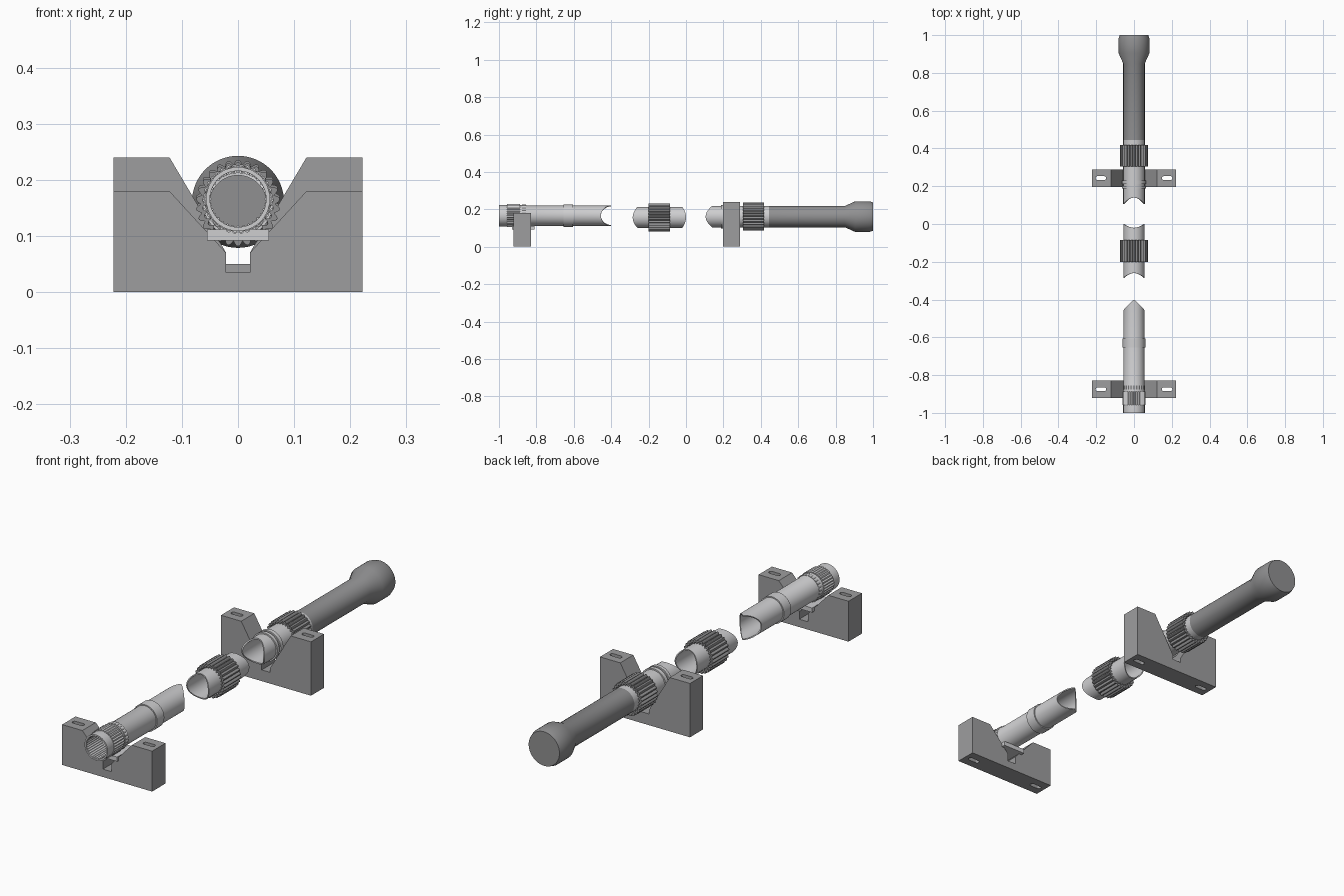
import bpy, bmesh, math

if "Cube" in bpy.data.objects:
    bpy.data.objects.remove(bpy.data.objects["Cube"])


def material(name, v):
    m = bpy.data.materials.new(name)
    m.diffuse_color = (v, v, v * 1.02, 1)
    m.use_nodes = True
    m.node_tree.nodes["Principled BSDF"].inputs["Base Color"].default_value = m.diffuse_color
    return m


LIGHT = material("light grey", 0.62)
BLOCK = material("block grey", 0.34)
DARK = material("dark grey", 0.28)


def finish(name, bm, mat, smooth=True):
    bmesh.ops.recalc_face_normals(bm, faces=bm.faces)
    me = bpy.data.meshes.new(name)
    bm.to_mesh(me)
    bm.free()
    me.materials.append(mat)
    ob = bpy.data.objects.new(name, me)
    bpy.context.collection.objects.link(ob)
    if smooth:
        bpy.ops.object.select_all(action='DESELECT')
        ob.select_set(True)
        bpy.context.view_layer.objects.active = ob
        bpy.ops.object.shade_smooth_by_angle(angle=math.radians(30))
    return ob


def lathe(name, prof, z, mat, tube=True, seg=64, teeth=0, depth=0.0):
    """Revolve (radius, y[, end_wave, power[) about the y axis at height z.
    tube=True joins last ring to first (hollow); otherwise both ends are capped."""
    bm = bmesh.new()
    rings = []
    for p in prof:
        r, y = p[:2]
        wave, power = p[2:] if len(p) > 2 else (0, 1)
        ring = []
        for i in range(seg):
            a = 2 * math.pi * i / seg
            rr = r + (depth * abs(math.sin(teeth * a / 2)) if teeth else 0)
            ring.append(bm.verts.new((rr * math.cos(a),
                                      y + wave * abs(math.cos(a)) ** power,
                                      z + rr * math.sin(a))))
        rings.append(ring)
    pairs = list(zip(rings, rings[1:]))
    if tube:
        pairs.append((rings[-1], rings[0]))
    else:
        bm.faces.new(rings[0])
        bm.faces.new(rings[-1])
    for a, b in pairs:
        for i in range(seg):
            j = (i + 1) % seg
            bm.faces.new((a[i], a[j], b[j], b[i]))
    return finish(name, bm, mat)


def prism(bm, pts, vec):
    f = bm.faces.new([bm.verts.new(p) for p in pts])
    ext = bmesh.ops.extrude_face_region(bm, geom=[f])['geom']
    bmesh.ops.translate(bm, vec=vec, verts=[v for v in ext if isinstance(v, bmesh.types.BMVert)])


def v_block(name, y0, y1, top, floor):
    half = [(0.222, 0), (0.222, top), (0.122, top), (0.021, 0.07), (0.021, floor)]
    prof = half + [(-x, z) for x, z in reversed(half)]
    bm = bmesh.new()
    prism(bm, [(x, y0, z) for x, z in prof], (0, y1 - y0, 0))
    ob = finish(name, bm, BLOCK, False)
    # oblong bolt slots running right through
    bm = bmesh.new()
    yc = (y0 + y1) / 2
    for s in (-1, 1):
        pts = []
        for i in range(20):
            a = 2 * math.pi * (i + 0.5) / 20
            shift = 0.018 if math.cos(a) > 0 else -0.018
            pts.append((s * 0.175 + shift + 0.01 * math.cos(a), yc + 0.01 * math.sin(a), -0.05))
        prism(bm, pts, (0, 0, 0.4))
    cutter = finish(name + "_cutter", bm, BLOCK, False)
    mod = ob.modifiers.new("slots", 'BOOLEAN')
    mod.operation = 'DIFFERENCE'
    mod.object = cutter
    mod.solver = 'EXACT'
    bpy.context.view_layer.objects.active = ob
    bpy.ops.object.modifier_apply(modifier=mod.name)
    bpy.data.objects.remove(cutter)


# supports
v_block("front_support", -0.922, -0.828, 0.18, 0.035)
v_block("rear_support", 0.197, 0.289, 0.24, 0.05)

# rest plate under the front tube
bm = bmesh.new()
prism(bm, [(-0.055, -0.93, 0.092), (0.055, -0.93, 0.092), (0.055, -0.93, 0.112), (-0.055, -0.93, 0.112)],
      (0, 0.12, 0))
finish("rest_plate", bm, LIGHT, False)

# front tube section, broken at its rear end
Z = 0.166
lathe("front_tube", [(0.050, -1.0), (0.057, -1.0), (0.057, -0.855), (0.055, -0.85),
                     (0.055, -0.40, -0.055, 1.1), (0.050, -0.40, -0.055, 1.1)], Z, LIGHT)
lathe("front_grip_ring", [(0.055, -0.957), (0.058, -0.957), (0.058, -0.887), (0.055, -0.887)],
      Z, LIGHT, seg=192, teeth=32, depth=0.004)
lathe("front_slot_ring", [(0.055, -0.876), (0.057, -0.876), (0.057, -0.855), (0.055, -0.855)],
      Z, LIGHT, seg=192, teeth=24, depth=0.003)
lathe("front_inner_ribs", [(0.051, -0.995), (0.047, -0.995), (0.047, -0.9), (0.051, -0.9)],
      Z, LIGHT, seg=192, teeth=32, depth=0.003)
lathe("front_collar", [(0.054, -0.655), (0.060, -0.655), (0.060, -0.605), (0.054, -0.605)], Z, LIGHT)

# middle section, broken at both ends
Z = 0.157
lathe("middle_tube", [(0.051, -0.26, -0.025, 2), (0.056, -0.26, -0.025, 2),
                      (0.056, -0.02, 0.02, 2), (0.051, -0.02, 0.02, 2)], Z, LIGHT)
lathe("middle_grip", [(0.055, -0.2), (0.066, -0.2), (0.066, -0.085), (0.055, -0.085)],
      Z, DARK, seg=208, teeth=26, depth=0.009)

# rear section, broken at its front end
Z = 0.161
lathe("rear_tube", [(0.051, 0.14, -0.035, 2), (0.057, 0.14, -0.035, 2),
                    (0.057, 0.445), (0.051, 0.445)], Z, LIGHT)
for i, (a, b) in enumerate([(0.187, 0.202), (0.212, 0.23)]):
    lathe(f"rear_collar_{i}", [(0.055, a), (0.063, a), (0.063, b), (0.055, b)], Z, LIGHT)
lathe("rear_grip", [(0.055, 0.305), (0.066, 0.305), (0.066, 0.417), (0.055, 0.417)],
      Z, DARK, seg=208, teeth=26, depth=0.009)
lathe("handle_with_knob", [(0.052, 0.44), (0.057, 0.445), (0.057, 0.85), (0.082, 0.905),
                           (0.082, 0.98), (0.076, 1.0)], Z, DARK, tube=False)
